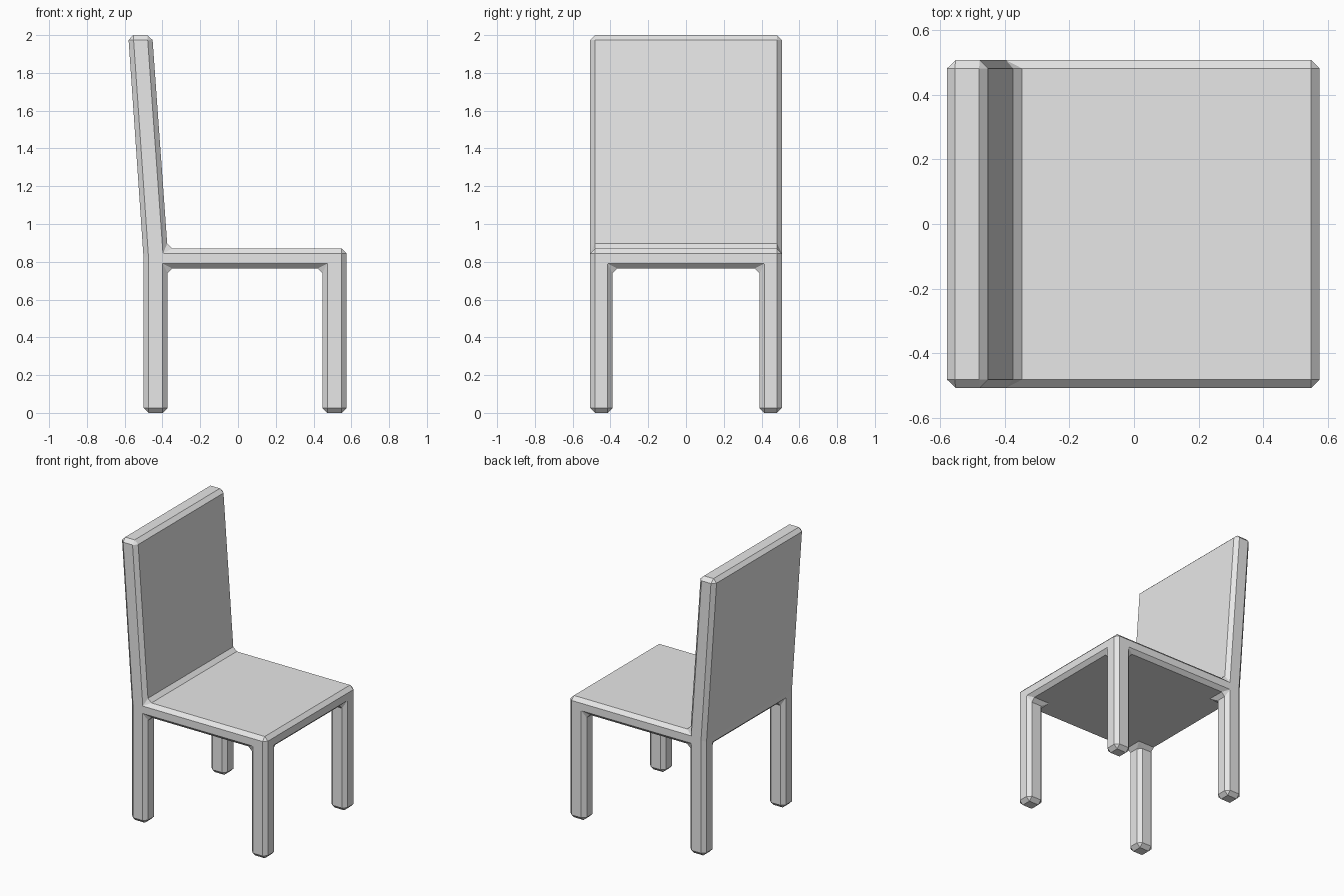
import bpy
import bmesh

cube = bpy.data.objects.get("Cube")
if cube:
    bpy.data.objects.remove(cube, do_unlink=True)

# Grid planes that separate legs, seat and backrest
XS = (-0.5, -0.373, 0.447, 0.575)
YS = (-0.508, -0.389, 0.389, 0.508)
ZS = (0.0, 0.765, 0.87, 2.0)
LEAN = 0.081

# Occupied blocks: four legs, the seat slab, and the backrest row
legs = {(i, j, 0) for i in (0, 2) for j in (0, 2)}
seat = {(i, j, 1) for i in range(3) for j in range(3)}
backrest = {(0, j, 2) for j in range(3)}
blocks = legs | seat | backrest

bm = bmesh.new()
cache = {}


def corner(key):
    """Return the shared vertex at a grid corner, leaning the backrest."""
    if key not in cache:
        i, j, k = key
        x, y, z = XS[i], YS[j], ZS[k]
        if k == 3:
            x -= LEAN
        if k == 2 and i == 0:
            z -= 0.05
        cache[key] = bm.verts.new((x, y, z))
    return cache[key]


# Skin only the outer sides of the blocks
for block in blocks:
    for axis in range(3):
        for side in (0, 1):
            near = list(block)
            near[axis] += 1 if side else -1
            if tuple(near) in blocks:
                continue
            ring = []
            for a, b in ((0, 0), (1, 0), (1, 1), (0, 1)):
                key = list(block)
                key[axis] += side
                key[(axis + 1) % 3] += a
                key[(axis + 2) % 3] += b
                ring.append(corner(tuple(key)))
            bm.faces.new(ring if side else ring[::-1])

# Merge coplanar faces so that only true edges remain
bmesh.ops.dissolve_limit(bm, angle_limit=0.02, verts=bm.verts[:], edges=bm.edges[:])
bmesh.ops.recalc_face_normals(bm, faces=bm.faces[:])

mesh = bpy.data.meshes.new("chair")
bm.to_mesh(mesh)
bm.free()
chair = bpy.data.objects.new("chair", mesh)
bpy.context.collection.objects.link(chair)

# Single flat chamfer on every sharp edge
bevel = chair.modifiers.new("chamfer", "BEVEL")
bevel.width = 0.026
bevel.segments = 1
bevel.limit_method = 'ANGLE'
bevel.angle_limit = 0.5

# Plain grey
grey = bpy.data.materials.new("plain grey")
grey.use_nodes = True
colour = (0.8, 0.8, 0.8, 1.0)
grey.diffuse_color = colour
grey.node_tree.nodes["Principled BSDF"].inputs["Base Color"].default_value = colour
mesh.materials.append(grey)
